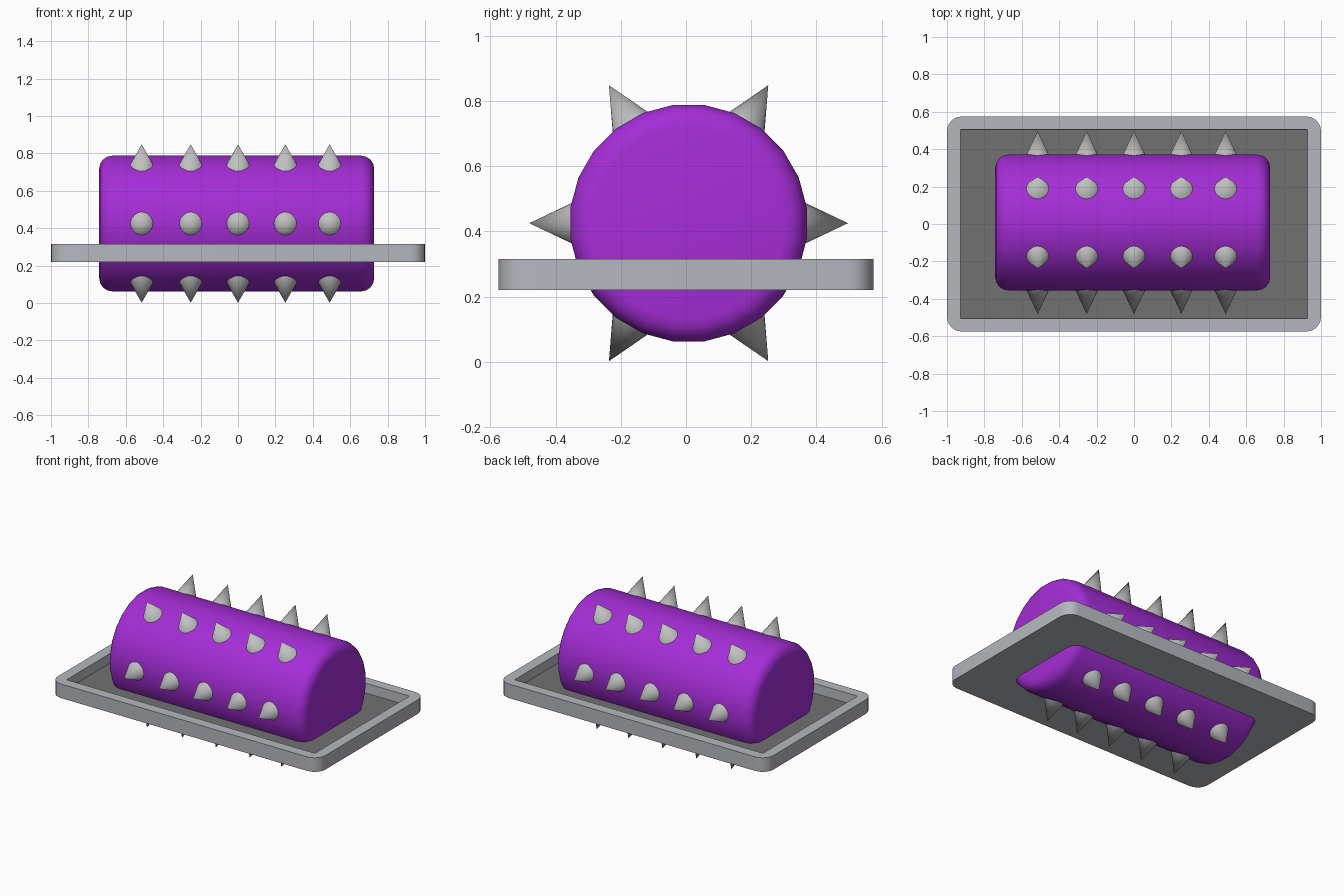
import bpy, bmesh, math
from mathutils import Matrix, Vector

if "Cube" in bpy.data.objects:
    bpy.data.objects.remove(bpy.data.objects["Cube"])


def mat(name, rgb):
    m = bpy.data.materials.new(name)
    m.diffuse_color = (*rgb, 1)
    m.use_nodes = True
    m.node_tree.nodes["Principled BSDF"].inputs["Base Color"].default_value = m.diffuse_color
    return m


PURPLE = mat("purple", (0.376, 0.026, 0.68))
SPIKE = mat("spike grey", (0.53, 0.53, 0.53))
FRAME = mat("frame grey", (0.456, 0.479, 0.515))
FLOOR = mat("dark grey", (0.165, 0.165, 0.165))


def finish(name, bm, mats, angle=35):
    bmesh.ops.recalc_face_normals(bm, faces=bm.faces)
    me = bpy.data.meshes.new(name)
    bm.to_mesh(me)
    bm.free()
    for m in mats:
        me.materials.append(m)
    ob = bpy.data.objects.new(name, me)
    bpy.context.collection.objects.link(ob)
    bpy.ops.object.select_all(action='DESELECT')
    ob.select_set(True)
    bpy.context.view_layer.objects.active = ob
    bpy.ops.object.shade_smooth_by_angle(angle=math.radians(angle))
    return ob


def stack(bm, loops):
    """Join rings of points with quads and cap both ends."""
    rings = [[bm.verts.new(p) for p in lp] for lp in loops]
    n = len(rings[0])
    for a, b in zip(rings, rings[1:]):
        for i in range(n):
            bm.faces.new((a[i], a[(i + 1) % n], b[(i + 1) % n], b[i]))
    return bm.faces.new(rings[0]), bm.faces.new(rings[-1])


# Tray frame: rounded outside, square recess, darker floor
def rounded_rect(hx, hy, r, z, seg=5):
    pts = []
    for k, (sx, sy) in enumerate([(1, 1), (-1, 1), (-1, -1), (1, -1)]):
        for i in range(seg + 1):
            a = math.pi / 2 * (k + i / seg)
            pts.append((sx * (hx - r) + r * math.cos(a),
                        sy * (hy - r) + r * math.sin(a), z))
    return pts


bm = bmesh.new()
_, floor = stack(bm, [rounded_rect(1, 0.575, 0.08, 0.22),
                      rounded_rect(1, 0.575, 0.08, 0.315),
                      rounded_rect(0.928, 0.505, 0.004, 0.315),
                      rounded_rect(0.928, 0.502, 0.004, 0.25)])
floor.material_index = 1
finish("tray_frame", bm, [FRAME, FLOOR])

# Roller: faceted drum along x with rounded ends
CY, CZ, R, BEV, N = 0.008, 0.425, 0.366, 0.07, 24
X0, X1 = -0.742, 0.728
profile = [(X0 + BEV * (1 - math.sin(a)), R - BEV * (1 - math.cos(a)))
           for a in [math.pi / 2 * (1 - i / 4) for i in range(5)]]
profile += [(X0 + X1 - x, r) for x, r in reversed(profile)]
bm = bmesh.new()
stack(bm, [[(x, CY + r * math.cos(2 * math.pi * (i + 0.5) / N),
             CZ + r * math.sin(2 * math.pi * (i + 0.5) / N)) for i in range(N)]
           for x, r in profile])
finish("roller_drum", bm, [PURPLE])

# Spikes: six rows of five cones around the drum
BASE, TIP = 0.31, 0.489
for row in range(6):
    a = row * math.pi / 3
    d = Vector((0, math.cos(a), math.sin(a)))
    rot = d.to_track_quat('Z', 'X').to_matrix().to_4x4()
    bm = bmesh.new()
    for x in (-0.515, -0.253, 0, 0.253, 0.49):
        centre = Vector((x, CY, CZ)) + d * (BASE + TIP) / 2
        bmesh.ops.create_cone(bm, cap_ends=True, segments=24, radius1=0.085,
                              radius2=0, depth=TIP - BASE,
                              matrix=Matrix.Translation(centre) @ rot)
    finish(f"spike_row_{row + 1}", bm, [SPIKE])
